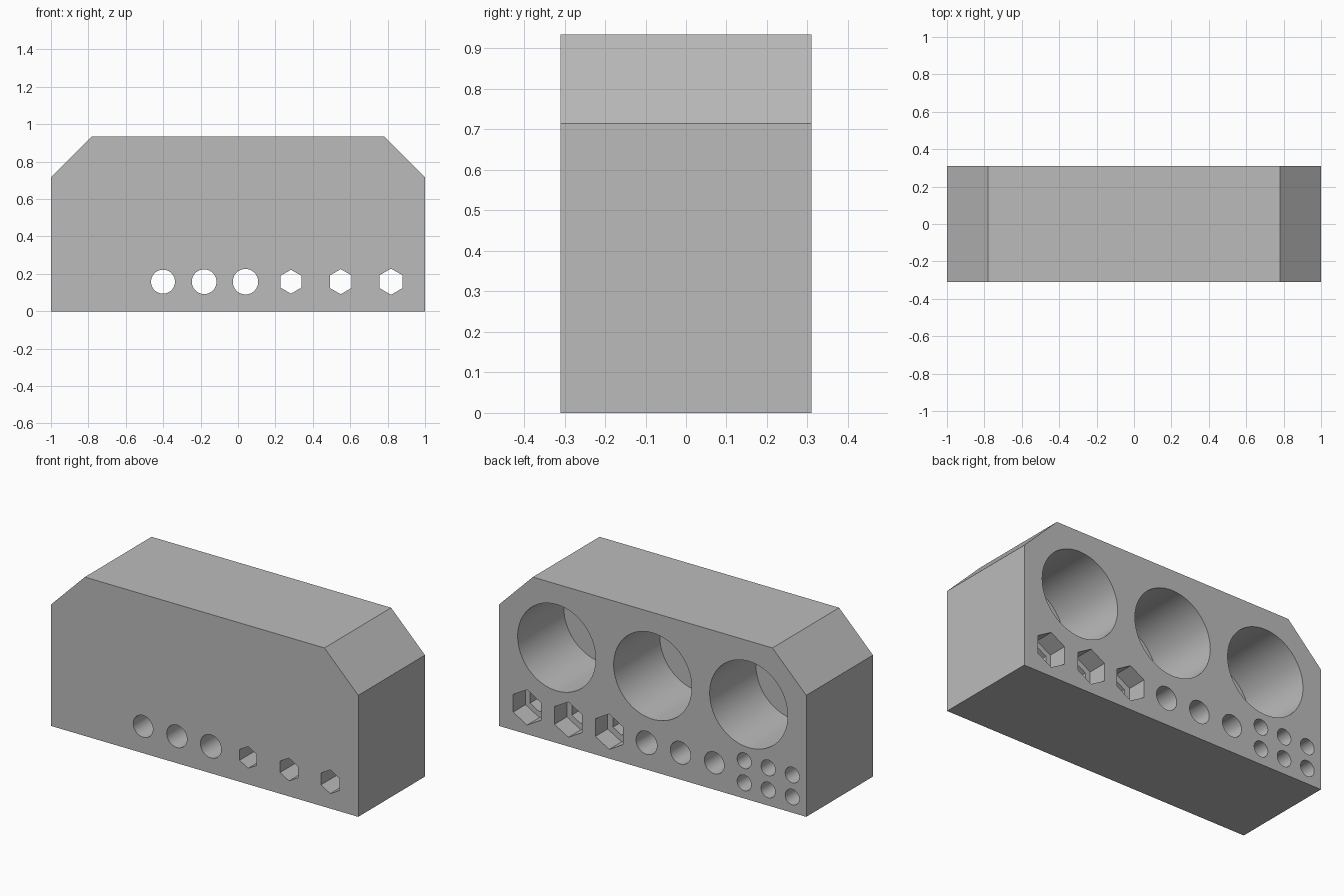
import bpy, bmesh, math
from mathutils import Matrix

cube = bpy.data.objects.get("Cube")
if cube:
    bpy.data.objects.remove(cube, do_unlink=True)

DEPTH = 0.62
BACK = DEPTH / 2
HEIGHT = 0.935
CHAMFER = 0.22

# Single matte grey
grey = bpy.data.materials.new("plain grey")
grey.use_nodes = True
colour = (0.5, 0.5, 0.5, 1)
grey.diffuse_color = colour
grey.node_tree.nodes["Principled BSDF"].inputs["Base Color"].default_value = colour


def add_object(name, bm):
    bmesh.ops.recalc_face_normals(bm, faces=bm.faces)
    mesh = bpy.data.meshes.new(name)
    bm.to_mesh(mesh)
    bm.free()
    mesh.materials.append(grey)
    obj = bpy.data.objects.new(name, mesh)
    bpy.context.collection.objects.link(obj)
    return obj


# Block: chamfered profile extruded front to back
bm = bmesh.new()
shoulder = HEIGHT - CHAMFER
half = [(1, 0), (1, shoulder), (1 - CHAMFER, HEIGHT)]
outline = half + [(-x, z) for x, z in reversed(half)]
front = bm.faces.new([bm.verts.new((x, -BACK, z)) for x, z in outline])
swept = bmesh.ops.extrude_face_region(bm, geom=[front])["geom"]
bmesh.ops.translate(bm, vec=(0, DEPTH, 0),
                    verts=[v for v in swept if isinstance(v, bmesh.types.BMVert)])
block = add_object("tool_holder_block", bm)


def bore(name, x, z, radius, depth, sides=64):
    """Cut a prism into the back face, or right through when depth exceeds the block."""
    start, end = BACK + 0.05, BACK - depth
    bm = bmesh.new()
    bmesh.ops.create_cone(bm, cap_ends=True, segments=sides, radius1=radius,
                          radius2=radius, depth=start - end)
    # Lay the prism along y, with hexagon corners pointing up and down
    bmesh.ops.transform(bm, verts=bm.verts, matrix=Matrix.Translation((x, (start + end) / 2, z))
                        @ Matrix.Rotation(math.pi / 2, 4, "X"))
    cutter = add_object(name, bm)
    cutter.hide_render = True
    mod = block.modifiers.new(name, "BOOLEAN")
    mod.operation = "DIFFERENCE"
    mod.solver = "EXACT"
    mod.object = cutter
    bpy.context.view_layer.objects.active = block
    bpy.ops.object.modifier_apply(modifier=name)
    bpy.data.objects.remove(cutter, do_unlink=True)


THROUGH = DEPTH + 0.05
ROW = 0.158

# Three large blind sockets
for x in (-0.625, 0, 0.625):
    bore("large_socket", x, 0.561, 0.254, 0.43, 96)

# Round through holes, growing slightly in size
for x, r in ((-0.401, 0.064), (-0.181, 0.066), (0.04, 0.068)):
    bore("round_hole", x, ROW, r, THROUGH)

# Hexagonal through holes with wider hexagonal recesses at the back
for x, r in ((0.283, 0.064), (0.549, 0.067), (0.818, 0.07)):
    bore("hex_hole", x, ROW, r, THROUGH, 6)
    bore("hex_recess", x, ROW, 0.104, 0.115, 6)

# Two rows of small blind holes
for x in (-0.596, -0.752, -0.909):
    for z in (0.092, 0.222):
        bore("small_hole", x, z, 0.046, 0.43, 48)

# Smooth bores, crisp edges
bpy.ops.object.select_all(action="DESELECT")
block.select_set(True)
bpy.context.view_layer.objects.active = block
bpy.ops.object.shade_smooth_by_angle(angle=math.radians(30))
